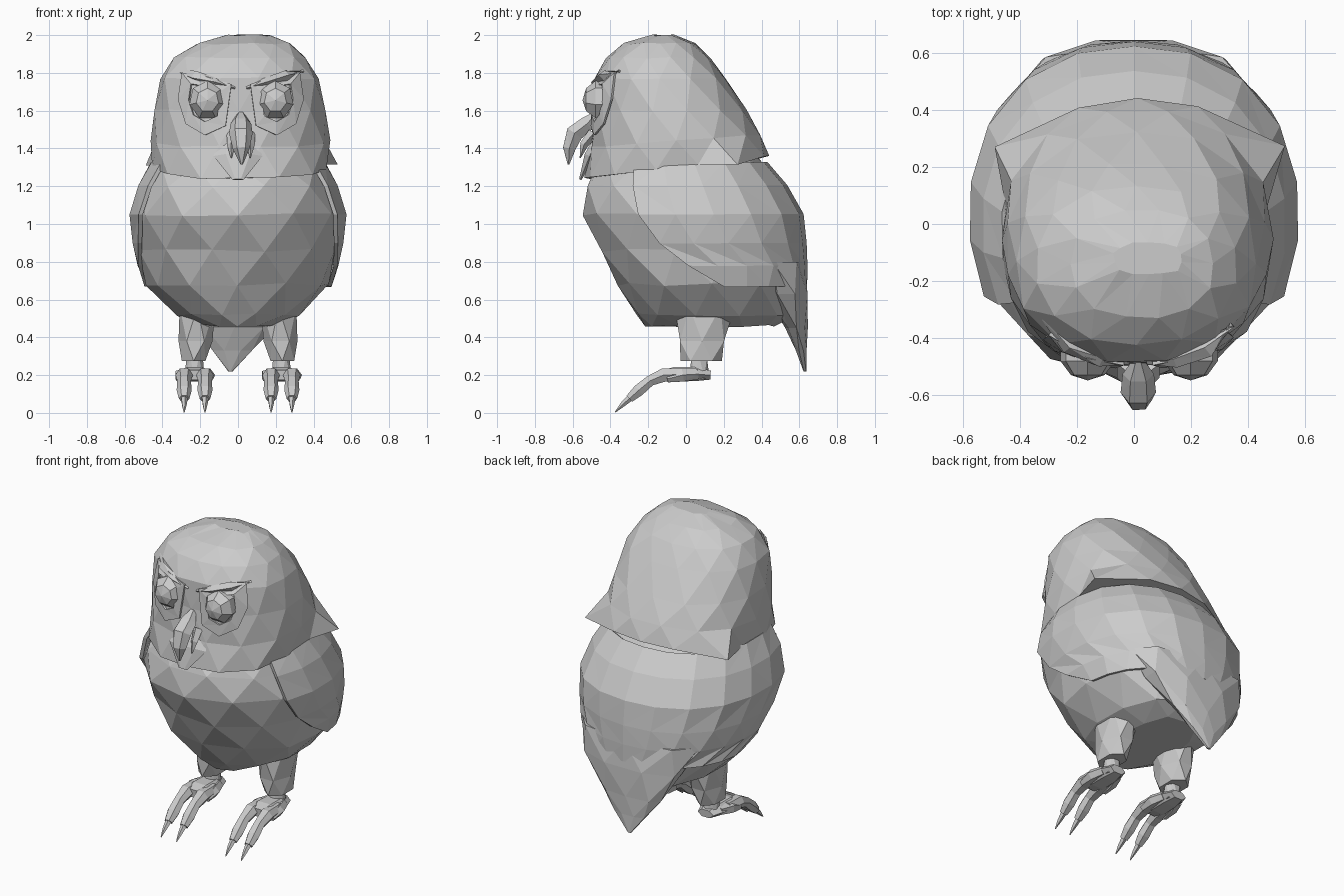
import bpy, bmesh, math, random
from mathutils import Vector

if "Cube" in bpy.data.objects:
    bpy.data.objects.remove(bpy.data.objects["Cube"])

random.seed(4)


def finish(name, bm, solid=0.0):
    bmesh.ops.remove_doubles(bm, verts=bm.verts, dist=0.002)
    bmesh.ops.recalc_face_normals(bm, faces=bm.faces)
    me = bpy.data.meshes.new(name)
    bm.to_mesh(me)
    bm.free()
    ob = bpy.data.objects.new(name, me)
    bpy.context.collection.objects.link(ob)
    if solid:
        m = ob.modifiers.new("thickness", 'SOLIDIFY')
        m.thickness = solid
        m.offset = 0
    return ob


def ring_point(sec, a, power=2.25, grow=0.0):
    # squarish ellipse; angle 0 faces the front, tilt lowers the front edge
    z, cx, cy, rx, ry, tilt = sec
    c, s = math.cos(a), math.sin(a)
    r = (abs(c) ** power + abs(s) ** power) ** (-1 / power)
    px, py = s * r, -c * r
    return Vector((cx + (rx + grow) * px, cy + (ry + grow) * py, z + tilt * py))


def skin(bm, rings, closed=True, cap=True):
    for i in range(len(rings) - 1):
        a, b = rings[i], rings[i + 1]
        n = len(a)
        for k in range(n if closed else n - 1):
            j = (k + 1) % n
            if i % 2 == 0:
                tris = ((a[k], a[j], b[k]), (a[j], b[j], b[k]))
            else:
                tris = ((a[k], a[j], b[j]), (a[k], b[j], b[k]))
            for t in tris:
                bm.faces.new(t)
    if cap:
        bm.faces.new(rings[0])
        bm.faces.new(rings[-1])


def loft(name, secs, n, jitter=0.0, power=2.25, flare=()):
    # flare moves chosen points of the first ring out to a spread rim corner
    bm = bmesh.new()
    rings = []
    for i, s in enumerate(secs):
        off = 0.5 * (i % 2)
        ring = []
        for k in range(n):
            p = ring_point(s, 2 * math.pi * (k + off) / n, power)
            if i == 0 and k in flare:
                p = Vector((math.copysign(0.51, p.x) + 0.02, 0.27, 1.31))
            p += Vector([random.uniform(-jitter, jitter) for _ in range(3)])
            ring.append(bm.verts.new(p))
        rings.append(ring)
    skin(bm, rings)
    return finish(name, bm)


def tube(name, path, n=6, flat=1.0):
    # path of (x, y, z, radius); flat squeezes the section across its height
    bm = bmesh.new()
    pts = [Vector(p[:3]) for p in path]
    rings = []
    for i, p in enumerate(pts):
        d = (pts[min(i + 1, len(pts) - 1)] - pts[max(i - 1, 0)]).normalized()
        side = Vector((0, 1, 0)) if abs(d.x) > 0.8 else Vector((1, 0, 0))
        u = (side - d * d.dot(side)).normalized()
        v = d.cross(u)
        r = path[i][3]
        rings.append([bm.verts.new(p + u * r * math.cos(2 * math.pi * k / n)
                                   + v * r * flat * math.sin(2 * math.pi * k / n))
                      for k in range(n)])
    skin(bm, rings)
    return finish(name, bm)


# body: plump, leaning towards the back at the bottom
body = [(0.46, 0, 0.13, 0.20, 0.34, 0.0), (0.52, 0, 0.165, 0.33, 0.43, 0.0),
        (0.68, 0, 0.13, 0.485, 0.49, 0.0), (0.86, 0, 0.085, 0.53, 0.535, 0.0),
        (1.05, 0, 0.03, 0.555, 0.57, 0.0), (1.20, 0, -0.005, 0.51, 0.52, 0.0),
        (1.31, 0, -0.025, 0.45, 0.445, 0.0), (1.45, 0, -0.04, 0.36, 0.34, 0.0)]
loft("body", body, 12, 0.008)


def body_at(z):
    for a, b in zip(body, body[1:]):
        if z <= b[0]:
            t = (z - a[0]) / (b[0] - a[0])
            return [p + (q - p) * t for p, q in zip(a, b)]


# folded wings meeting over the back
bm = bmesh.new()
rows = []
for z, edge in ((1.32, 58), (1.20, 60), (1.05, 62), (0.90, 68), (0.78, 80), (0.67, 98)):
    a0 = math.radians(edge)
    rows.append([bm.verts.new(ring_point(body_at(z), a0 + 2 * (math.pi - a0) * k / 12, 2.25, 0.012))
                 for k in range(13)])
skin(bm, rows, closed=False, cap=False)
finish("folded_wings", bm, 0.022)

# tail narrowing to a point
loft("tail", [(0.80, 0, 0.46, 0.42, 0.17, 0), (0.63, 0, 0.53, 0.34, 0.12, 0),
              (0.45, -0.02, 0.585, 0.21, 0.06, 0), (0.33, -0.03, 0.61, 0.11, 0.03, 0),
              (0.22, -0.04, 0.63, 0.012, 0.008, 0)], 8)

# head: a hood whose rim overlaps the shoulders and flares at the rear corners
head = [(1.30, 0.01, -0.05, 0.465, 0.49, 0.06), (1.44, 0.01, -0.055, 0.475, 0.45, 0.03),
        (1.60, 0.01, -0.085, 0.455, 0.405, 0.0), (1.77, 0.01, -0.135, 0.42, 0.35, 0.0),
        (1.88, 0.01, -0.145, 0.35, 0.275, 0.0), (1.955, 0.03, -0.14, 0.25, 0.19, 0.0),
        (2.0, 0.05, -0.12, 0.12, 0.06, 0.0)]
loft("head", head, 14, 0.005, 2.4, (5, 9))


def face_y(x, z):
    # depth of the head's front surface
    for a, b in zip(head[1:], head[2:]):
        if z <= b[0]:
            t = max(0, (z - a[0]) / (b[0] - a[0]))
            cy, rx, ry = (a[i] + (b[i] - a[i]) * t for i in (2, 3, 4))
            return cy - ry * max(0, 1 - abs((x - 0.01) / rx) ** 2.4) ** (1 / 2.4)
    return -0.3


disc = [(0.05, 1.74), (0.18, 1.78), (0.31, 1.80), (0.33, 1.66),
        (0.29, 1.53), (0.19, 1.47), (0.08, 1.52)]
for s, side in ((-1, "left"), (1, "right")):
    # facial disc around the eye
    bm = bmesh.new()
    rings = []
    for scale, lift in ((1, 0.004), (0.6, 0.008)):
        ring = []
        for x, z in disc:
            px, pz = 0.19 + (x - 0.19) * scale, 1.65 + (z - 1.65) * scale
            px = s * px + 0.015
            ring.append(bm.verts.new((px, face_y(px, pz) - lift, pz)))
        rings.append(ring)
    skin(bm, rings, cap=False)
    finish("facial_disc_" + side, bm, 0.012)

    # eye
    bm = bmesh.new()
    bmesh.ops.create_uvsphere(bm, u_segments=7, v_segments=5, radius=0.103)
    for v in bm.verts:
        x, y, z = v.co
        v.co = (x + 0.018 + s * 0.18, -z * 0.95 - 0.45, y * 1.05 + 1.655)
    finish("eye_" + side, bm)

    # brow ridge sloping to the beak
    tube("brow_" + side, [(0.015 + s * x, face_y(s * x, z) + 0.005, z, r) for x, z, r in (
        (0.03, 1.72, 0.01), (0.13, 1.75, 0.03), (0.24, 1.785, 0.035), (0.33, 1.81, 0.01))], 4, 0.8)

    # bristle beside the beak
    tube("bristle_" + side, [(0.015 + s * 0.045, -0.49, 1.48, 0.03),
                             (0.015 + s * 0.052, -0.54, 1.42, 0.022),
                             (0.015 + s * 0.05, -0.56, 1.35, 0.003)], 4)

    # feathered thigh and bare ankle
    loft("thigh_" + side, [(0.275, s * 0.235, 0.08, 0.07, 0.11, 0),
                           (0.38, s * 0.225, 0.085, 0.09, 0.13, 0),
                           (0.56, s * 0.215, 0.10, 0.105, 0.16, 0)], 6)
    loft("ankle_" + side, [(0.18, s * 0.23, 0.07, 0.055, 0.055, 0),
                           (0.30, s * 0.23, 0.07, 0.045, 0.045, 0)], 6)

    # foot pad
    tube("foot_" + side, [(s * 0.23, 0.13, 0.20, 0.055), (s * 0.23, 0.05, 0.205, 0.085),
                          (s * 0.23, -0.06, 0.205, 0.09), (s * 0.23, -0.12, 0.20, 0.06)], 6, 0.5)

    # two forward toes, each ending in a claw
    for t, part in ((-1, "inner"), (1, "outer")):
        x0 = s * (0.23 + t * 0.055)
        tube("toe_%s_%s" % (part, side), [
            (x0, 0.0, 0.205, 0.04), (x0, -0.12, 0.20, 0.046), (x0, -0.19, 0.17, 0.036),
            (x0, -0.25, 0.12, 0.04), (x0, -0.30, 0.075, 0.028)], 6, 0.9)
        tube("claw_%s_%s" % (part, side), [
            (x0, -0.29, 0.085, 0.02), (x0, -0.335, 0.045, 0.014), (x0, -0.375, 0.004, 0.003)], 5)
        # short side knuckle
        tube("knuckle_%s_%s" % (part, side), [
            (s * (0.23 + t * 0.05), 0.06, 0.205, 0.03), (s * (0.23 + t * 0.073), -0.02, 0.20, 0.036),
            (s * (0.23 + t * 0.08), -0.10, 0.18, 0.02)], 5)

# hooked beak and its bridge
tube("beak", [(0.015, -0.47, 1.59, 0.015), (0.015, -0.525, 1.53, 0.055), (0.015, -0.59, 1.48, 0.062),
              (0.017, -0.618, 1.40, 0.045), (0.02, -0.622, 1.315, 0.006)], 6, 0.85)

# chin feathers flaring forward
tube("chin", [(0.0, -0.47, 1.45, 0.09), (0.0, -0.51, 1.36, 0.13),
              (0.0, -0.56, 1.235, 0.03)], 6, 0.25)
